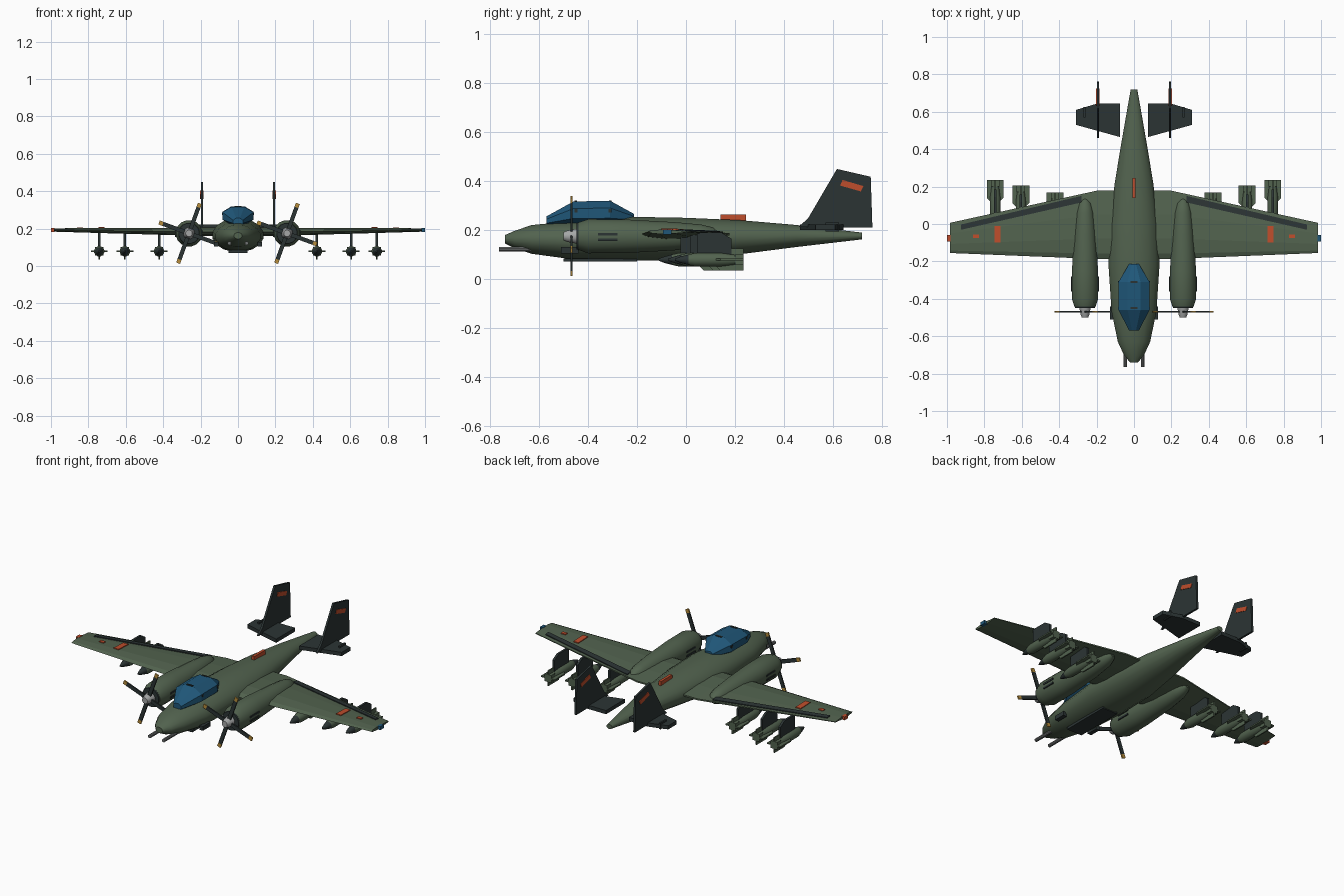
import bpy, bmesh, math
from mathutils import Matrix, Vector

if "Cube" in bpy.data.objects:
    bpy.data.objects.remove(bpy.data.objects["Cube"])


def material(name, rgb):
    m = bpy.data.materials.new(name)
    m.diffuse_color = (*rgb, 1)
    m.use_nodes = True
    m.node_tree.nodes["Principled BSDF"].inputs["Base Color"].default_value = m.diffuse_color
    return m


GREEN = material("olive green", (0.085, 0.125, 0.078))
DARK = material("charcoal", (0.024, 0.034, 0.034))
BLUE = material("canopy blue", (0.014, 0.095, 0.19))
ORANGE = material("marking orange", (0.52, 0.075, 0.025))
YELLOW = material("tip yellow", (0.48, 0.27, 0.045))
SILVER = material("light metal", (0.38, 0.39, 0.39))
STEEL = material("gun grey", (0.17, 0.18, 0.18))


def finish(bm, name, mat, smooth=False):
    bmesh.ops.recalc_face_normals(bm, faces=bm.faces)
    me = bpy.data.meshes.new(name)
    bm.to_mesh(me)
    bm.free()
    ob = bpy.data.objects.new(name, me)
    bpy.context.collection.objects.link(ob)
    me.materials.append(mat)
    if smooth:
        bpy.ops.object.select_all(action='DESELECT')
        ob.select_set(True)
        bpy.context.view_layer.objects.active = ob
        bpy.ops.object.shade_smooth_by_angle(angle=math.radians(35))
    return ob


def skin(rings, name, mat, smooth=False):
    """Join equal rings of points into a closed skin."""
    bm = bmesh.new()
    vs = [[bm.verts.new(p) for p in r] for r in rings]
    n = len(vs[0])
    for a, b in zip(vs, vs[1:]):
        for i in range(n):
            bm.faces.new((a[i], a[(i + 1) % n], b[(i + 1) % n], b[i]))
    bm.faces.new(vs[0])
    bm.faces.new(vs[-1])
    return finish(bm, name, mat, smooth)


def loft(name, mat, sections, x=0, sides=16, smooth=True):
    """Elliptical sections along y: (y, half width, bottom z, top z)."""
    rings = []
    for y, rx, z0, z1 in sections:
        ring = []
        for i in range(sides):
            a = 2 * math.pi * (i + 0.5) / sides
            ring.append((x + rx * math.cos(a), y, (z0 + z1) / 2 + (z1 - z0) / 2 * math.sin(a)))
        rings.append(ring)
    return skin(rings, name, mat, smooth)


def box(name, mat, x0, x1, y0, y1, z0, z1):
    return skin([[(x0, y, z0), (x1, y, z0), (x1, y, z1), (x0, y, z1)] for y in (y0, y1)], name, mat)


def slab_x(name, mat, outline, x, t):
    """Plate with a (y, z) outline, thickness t about x."""
    return skin([[(x + d, y, z) for y, z in outline] for d in (-t / 2, t / 2)], name, mat)


# Fuselage
loft("fuselage", GREEN, [
    (-0.74, 0.022, 0.145, 0.18), (-0.70, 0.055, 0.125, 0.198), (-0.63, 0.088, 0.102, 0.222),
    (-0.47, 0.122, 0.080, 0.237), (-0.22, 0.139, 0.074, 0.256), (0.0, 0.133, 0.075, 0.252),
    (0.22, 0.105, 0.100, 0.242), (0.45, 0.066, 0.130, 0.222), (0.72, 0.018, 0.162, 0.19)])
box("belly_panel", DARK, -0.05, 0.05, -0.50, -0.20, 0.071, 0.085)
box("dorsal_marking", ORANGE, -0.008, 0.008, 0.14, 0.245, 0.235, 0.264)

# Canopy with small frame pieces
loft("canopy", BLUE, [
    (-0.57, 0.028, 0.215, 0.258), (-0.46, 0.09, 0.215, 0.321),
    (-0.31, 0.09, 0.215, 0.324), (-0.213, 0.028, 0.23, 0.268)], sides=8, smooth=False)
for y in (-0.45, -0.31):
    box("canopy_frame", DARK, -0.02, 0.02, y - 0.005, y + 0.005, 0.31, 0.322)
    for s in (-1, 1):
        box("canopy_side_frame", DARK, s * 0.082 - 0.004, s * 0.082 + 0.004,
            y - 0.006, y + 0.006, 0.272, 0.286)


# Wings: one skin from tip to tip with a simple aerofoil section
def wing_at(x):
    """Leading edge, trailing edge, centre height, half thickness."""
    t = max(0, (abs(x) - 0.2) / 0.785)
    return -0.187 + 0.032 * t, 0.178 - 0.172 * t, 0.183 + 0.01 * t, 0.022 - 0.013 * t


FOIL = [(0, 0), (0.08, 0.6), (0.3, 1), (0.65, 0.8), (1, 0.2)]


def wing_top(x, y):
    le, te, zc, h = wing_at(x)
    f = min(1, max(0, (y - le) / (te - le)))
    for (a, p), (b, q) in zip(FOIL, FOIL[1:]):
        if f <= b:
            return zc + h * (p + (q - p) * (f - a) / (b - a))


def wing_ring(x):
    le, te, zc, h = wing_at(x)
    loop = FOIL + [(f, -u) for f, u in reversed(FOIL[1:])]
    return [(x, le + f * (te - le), zc + h * u) for f, u in loop]


skin([wing_ring(x) for x in (-0.985, -0.2, 0.2, 0.985)], "wing", GREEN)


def wing_plate(name, mat, corners):
    skin([[(x, y, wing_top(x, y) + d) for x, y in corners] for d in (-0.004, 0.005)], name, mat)


def wing_rect(name, mat, s, x0, x1, y0, y1):
    wing_plate(name, mat, [(s * x0, y0), (s * x1, y0), (s * x1, y1), (s * x0, y1)])


for s in (-1, 1):
    # Flap strip, wing markings and tip light
    ends = [(x, wing_at(x)[1]) for x in (0.28, 0.925)]
    wing_plate("flap_strip", DARK, [(s * x, te - k) for (x, te), k in
                                    zip([ends[0], ends[1], ends[1], ends[0]], (0.045, 0.05, 0.022, 0.01))])
    wing_rect("wing_marking", ORANGE, s, 0.713, 0.746, -0.10, -0.01)
    wing_rect("small_wing_marking", ORANGE, s, 0.83, 0.86, -0.075, -0.055)
    box("tip_light", BLUE if s > 0 else ORANGE, s * 0.99 - 0.01, s * 0.99 + 0.01,
        -0.093, -0.06, 0.183, 0.203)

    # Engine nacelle with dark cowl face and exhaust slits
    ex = s * 0.262
    loft("nacelle", GREEN, [
        (-0.44, 0.058, 0.118, 0.232), (-0.40, 0.072, 0.104, 0.246), (-0.25, 0.071, 0.105, 0.245),
        (-0.05, 0.06, 0.116, 0.234), (0.06, 0.048, 0.13, 0.224), (0.11, 0.033, 0.148, 0.212),
        (0.133, 0.014, 0.168, 0.192)], x=ex)
    loft("cowl_face", DARK, [(-0.448, 0.055, 0.12, 0.23), (-0.435, 0.058, 0.117, 0.233)], x=ex)
    for side in (-1, 1):
        for z in (0.16, 0.184):
            box("exhaust", DARK, ex + side * 0.068 - 0.006, ex + side * 0.068 + 0.006,
                -0.36, -0.28, z - 0.005, z + 0.005)

    # Spinner and four-bladed propeller with coloured tips
    loft("spinner", SILVER, [(-0.50, 0.018, 0.157, 0.193), (-0.485, 0.024, 0.151, 0.199),
                             (-0.445, 0.032, 0.143, 0.207)], x=ex, sides=12)
    for k in range(4):
        turn = Matrix.Translation((ex, -0.468, 0.175)) @ \
            Matrix.Rotation(math.radians(20 + 90 * k), 4, 'Y')
        for name, mat, r0, r1 in (("blade", DARK, 0.015, 0.148), ("blade_tip", YELLOW, 0.148, 0.17)):
            ob = box(name, mat, -0.011, 0.011, -0.004, 0.004, r0, r1)
            ob.data.transform(turn)

    # Nose guns and cheek fairings
    loft("gun_barrel", STEEL, [(-0.765, 0.01, 0.112, 0.132), (-0.58, 0.01, 0.112, 0.132)],
         x=s * 0.046, sides=10)
    box("cheek_fairing", DARK, s * 0.115 - 0.012, s * 0.115 + 0.012, -0.51, -0.44, 0.105, 0.13)

    # Tailplane
    plan = [(0.075, 0.465), (0.31, 0.53), (0.31, 0.61), (0.2, 0.643), (0.075, 0.643)]
    skin([[(s * x, y, z) for x, y in plan] for z in (0.2, 0.222)], "tailplane", DARK)
    box("tailplane_hinge", DARK, s * 0.265 - 0.005, s * 0.265 + 0.005, 0.57, 0.625, 0.195, 0.232)

    # Fin with a marking on both faces
    slab_x("tail_fin", DARK, [(0.46, 0.212), (0.50, 0.25), (0.617, 0.45), (0.755, 0.418),
                              (0.762, 0.21)], s * 0.193, 0.012)
    slab_x("fin_marking", ORANGE, [(0.63, 0.382), (0.715, 0.358), (0.725, 0.38), (0.64, 0.405)],
           s * 0.193, 0.018)

    # Bombs on pylons
    for x, tail in ((0.422, 0.168), (0.605, 0.207), (0.742, 0.235)):
        bx, zc = s * x, 0.079
        loft("bomb", GREEN, [(tail + d, r, zc - r, zc + r) for d, r in
                             ((-0.225, 0.022), (-0.20, 0.028), (-0.09, 0.028), (-0.01, 0.017))],
             x=bx, sides=12)
        loft("bomb_nose", DARK, [(tail + d, r, zc - r, zc + r) for d, r in
                                 ((-0.28, 0.004), (-0.255, 0.014), (-0.225, 0.022))], x=bx, sides=12)
        y0 = tail - 0.115
        for a in (0, 90):
            ob = skin([[(d, y, z) for y, z in ((y0, -0.025), (y0 + 0.02, -0.045), (tail, -0.045),
                                               (tail, 0.045), (y0 + 0.02, 0.045), (y0, 0.025))]
                       for d in (-0.004, 0.004)], "bomb_fins", GREEN)
            ob.data.transform(Matrix.Translation((bx, 0, zc)) @ Matrix.Rotation(math.radians(a), 4, 'Y'))
        box("bomb_tail_box", GREEN, bx - 0.022, bx + 0.022, tail - 0.035, tail, zc - 0.022, zc + 0.022)
        slab_x("pylon", DARK, [(tail - 0.19, 0.1), (tail - 0.05, 0.1), (tail - 0.05, 0.165),
                               (tail - 0.09, 0.19), (tail - 0.19, 0.19)], bx, 0.013)
